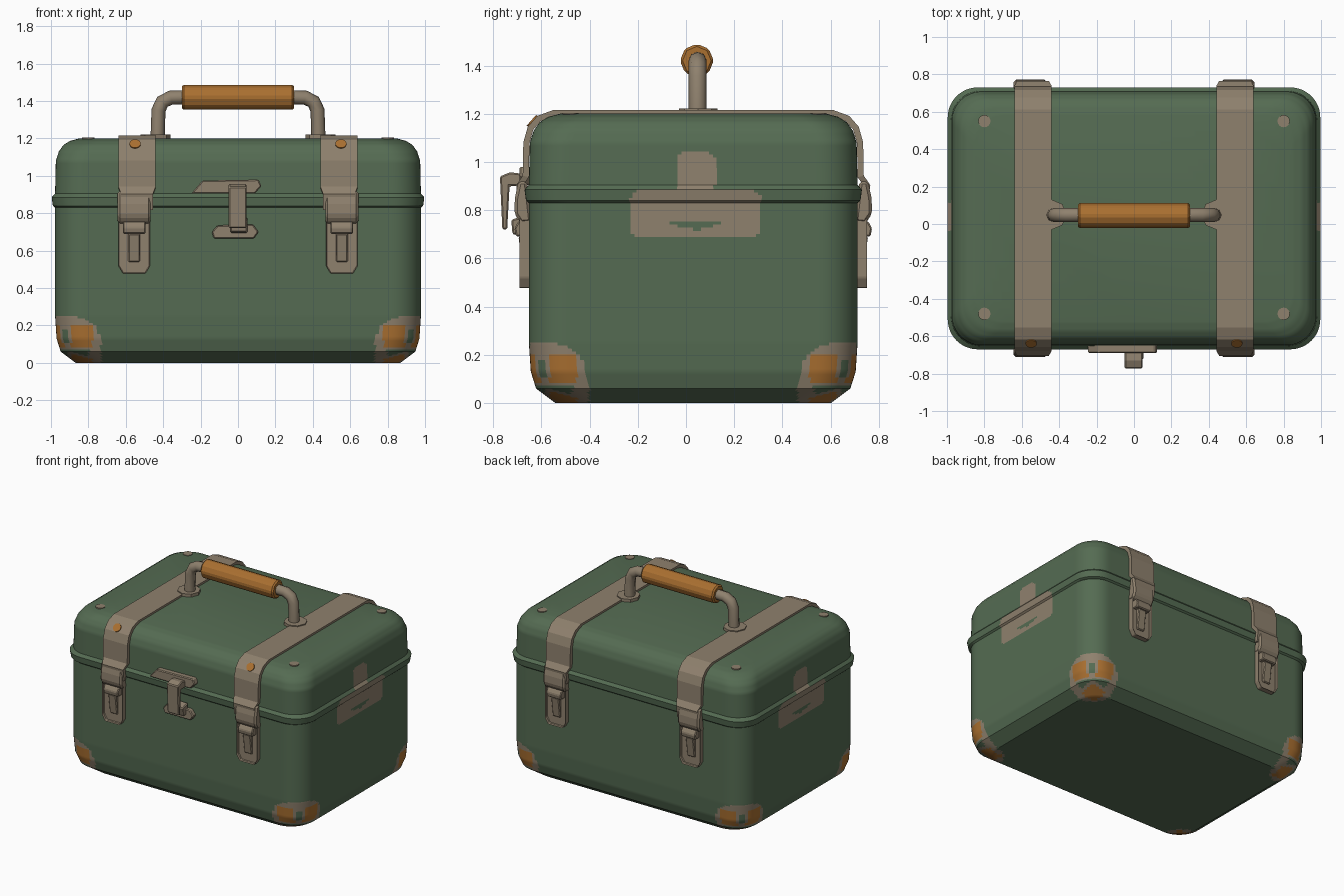
import bpy, bmesh, math
from mathutils import Vector

cube = bpy.data.objects.get("Cube")
if cube:
    bpy.data.objects.remove(cube, do_unlink=True)

CY = 0.03                       # depth centre of the case
HX, HY, RADIUS = 0.978, 0.682, 0.16


def material(name, rgb):
    m = bpy.data.materials.new(name)
    m.use_nodes = True
    m.diffuse_color = (*rgb, 1)
    m.node_tree.nodes["Principled BSDF"].inputs["Base Color"].default_value = (*rgb, 1)
    return m


GREEN = material("green paint", (0.09, 0.148, 0.085))
TAN = material("tan metal", (0.275, 0.22, 0.155))
ORANGE = material("orange brown", (0.40, 0.16, 0.03))


def finish(name, bm, mats, bevel=0):
    bmesh.ops.recalc_face_normals(bm, faces=bm.faces)
    mesh = bpy.data.meshes.new(name)
    bm.to_mesh(mesh)
    bm.free()
    ob = bpy.data.objects.new(name, mesh)
    bpy.context.collection.objects.link(ob)
    for m in mats:
        mesh.materials.append(m)
    if bevel:
        mod = ob.modifiers.new("bevel", "BEVEL")
        mod.width, mod.segments = bevel, 1
    return ob


def activate(ob):
    bpy.ops.object.select_all(action='DESELECT')
    ob.select_set(True)
    bpy.context.view_layer.objects.active = ob


def ring(inset):
    """Points of a rounded rectangle, evenly cut along its sides."""
    cx, cy = HX - inset - RADIUS, HY - inset - RADIUS
    corners = []
    for i, (sx, sy) in enumerate([(1, 1), (-1, 1), (-1, -1), (1, -1)]):
        corners.append([Vector((sx * cx + RADIUS * math.cos(a), sy * cy + RADIUS * math.sin(a)))
                        for a in [(i + k / 12) * math.pi / 2 for k in range(13)]])
    pts = []
    for i, arc in enumerate(corners):
        cuts = 84 if i % 2 == 0 else 64
        nxt = corners[(i + 1) % 4][0]
        pts += arc + [arc[-1].lerp(nxt, k / cuts) for k in range(1, cuts)]
    return pts


def shell(name, profile, rule, step=0.0125):
    """Loft rounded rectangles up an (inset, z) profile, then colour faces by rule."""
    levels = [profile[0]]
    for (i0, z0), (i1, z1) in zip(profile, profile[1:]):
        n = max(1, round(math.hypot(i1 - i0, z1 - z0) / step))
        levels += [(i0 + (i1 - i0) * k / n, z0 + (z1 - z0) * k / n) for k in range(1, n + 1)]
    bm = bmesh.new()
    rows = [[bm.verts.new((p.x, p.y + CY, z)) for p in ring(inset)] for inset, z in levels]
    n = len(rows[0])
    for a, b in zip(rows, rows[1:]):
        for k in range(n):
            f = bm.faces.new((a[k], a[(k + 1) % n], b[(k + 1) % n], b[k]))
            f.material_index = rule(f.calc_center_median())
    bm.faces.new(rows[0])
    bm.faces.new(rows[-1])
    ob = finish(name, bm, [GREEN, TAN, ORANGE])
    activate(ob)
    bpy.ops.object.shade_smooth_by_angle(angle=math.radians(35))


def in_box(y, z, hy, z0, z1, r):
    dy = max(abs(y) - hy + r, 0)
    dz = max(abs(z - (z0 + z1) / 2) - (z1 - z0) / 2 + r, 0)
    return math.hypot(dy, dz) < r


def paint(p):
    """Side emblem and worn lower corners."""
    y = p.y - 0.04
    if abs(p.x) > 0.94 and p.z > 0.6:
        q = (y / 0.11) ** 2
        if q < 1 and 0.72 + 0.03 * q < p.z < 0.75 + 0.01 * q:
            return 0
        return int(in_box(y, p.z, 0.27, 0.69, 0.88, 0.035) or in_box(y, p.z, 0.08, 0.8, 1.04, 0.035))
    _, s, t = sorted((HX - abs(p.x), HY - abs(p.y - CY), p.z))
    if (max(s, 0) / 0.27) ** 3 + (t / 0.25) ** 3 > 1:
        return 0
    if s > 0.085 and t < 0.2:
        return 2
    return 0 if s < 0.07 and t < 0.18 else 1


# Case body and lid with its overhanging rim
shell("case_base", [(0.3, 0), (0.11, 0), (0.03, 0.06), (0.008, 0.13), (0, 0.25), (0, 0.84)], paint)
shell("case_lid", [(0, 0.83), (-0.012, 0.84), (-0.018, 0.885), (0, 0.905), (0.004, 1.08),
                   (0.02, 1.13), (0.045, 1.165), (0.08, 1.187), (0.13, 1.2)], paint)


def prism(name, outline, lo, hi, axis, mat=TAN, bevel=0.006, recess=0):
    """Extrude an (x, z) outline along y, or a (y, z) outline along x."""
    bm = bmesh.new()
    place = (lambda p, d: (d, *p)) if axis == 'x' else (lambda p, d: (p[0], d, p[1]))
    a, b = ([bm.verts.new(place(p, d)) for p in outline] for d in (lo, hi))
    bm.faces.new(a)
    outer = bm.faces.new(b)
    n = len(a)
    for k in range(n):
        bm.faces.new((a[k], a[(k + 1) % n], b[(k + 1) % n], b[k]))
    if recess:
        bmesh.ops.inset_region(bm, faces=[outer], thickness=0.028)
        for v in outer.verts:
            v.co.y -= math.copysign(recess, hi - lo)
    return finish(name, bm, [mat], bevel)


def disc(name, loc, radius, depth, mat, rot=(0, 0, 0), sides=16):
    bpy.ops.mesh.primitive_cylinder_add(vertices=sides, radius=radius, depth=depth, location=loc, rotation=rot)
    ob = bpy.context.object
    ob.name = name
    ob.data.materials.append(mat)
    return ob


# Straps over the lid, with buckles and latches front and back
half = [(0.71, 0.82), (0.722, 0.9), (0.695, 0.94), (0.692, 1.08), (0.675, 1.14), (0.64, 1.18), (0.58, 1.202)]
path = [(-y, z) for y, z in half] + half[::-1]
buckle = [(0.67, 0.75), (0.715, 0.745), (0.742, 0.785), (0.74, 0.85), (0.725, 0.92), (0.69, 0.92)]
latch = [(-0.085, 0.77), (0.085, 0.77), (0.085, 0.52), (0.06, 0.477), (-0.06, 0.477), (-0.085, 0.52)]
tongue = [(0.68, 0.54), (0.705, 0.54), (0.725, 0.69), (0.68, 0.71)]
hook = [(0.68, 0.69), (0.735, 0.69), (0.742, 0.725), (0.725, 0.755), (0.68, 0.755)]

for side, sx in (("left", 1), ("right", -1)):
    bm = bmesh.new()
    rows = []
    for y, z in path:
        w = 0.085 if z < 0.91 else 0.1
        rows.append([bm.verts.new((sx * 0.54 + d, y + CY, z)) for d in (-w, w)])
    for a, b in zip(rows, rows[1:]):
        bm.faces.new((a[0], a[1], b[1], b[0]))
    strap = finish(side + "_strap", bm, [TAN])
    solid = strap.modifiers.new("thickness", "SOLIDIFY")
    solid.thickness, solid.offset = 0.026, 0

    for end, sy in (("front", -1), ("back", 1)):
        x = sx * 0.555
        tag = side + "_" + end
        flip = lambda pts: [(CY + sy * y, z) for y, z in pts]
        prism(tag + "_buckle", flip(buckle), x - 0.088, x + 0.088, 'x', bevel=0.012)
        prism(tag + "_latch", [(x + u, z) for u, z in latch], CY + sy * 0.67, CY + sy * 0.725, 'y',
              bevel=0.005, recess=0.03)
        prism(tag + "_latch_tongue", flip(tongue), x - 0.032, x + 0.032, 'x')
        prism(tag + "_latch_hook", flip(hook), x - 0.06, x + 0.06, 'x')

    disc(side + "_strap_spot", (sx * 0.55, CY - 0.668, 1.17), 0.03, 0.009, ORANGE, (0.853, 0, 0))
    for y in (0.55, -0.48):
        disc(side + "_lid_rivet", (sx * 0.8, y, 1.2), 0.033, 0.008, TAN)

    # Handle post and its foot
    disc(side + "_handle_foot", (sx * 0.44, 0.05, 1.21), 0.08, 0.024, TAN, sides=8)
    cu = bpy.data.curves.new(side + "_handle_post", 'CURVE')
    cu.dimensions = '3D'
    cu.bevel_depth, cu.bevel_resolution, cu.use_fill_caps = 0.038, 2, True
    bend = [(0.43, 1.2), (0.425, 1.35), (0.405, 1.395), (0.36, 1.418), (0.27, 1.42)]
    sp = cu.splines.new('POLY')
    sp.points.add(len(bend) - 1)
    for pt, (bx, bz) in zip(sp.points, bend):
        pt.co = (sx * bx, 0.048, bz, 1)
    post = bpy.data.objects.new(side + "_handle_post", cu)
    bpy.context.collection.objects.link(post)
    cu.materials.append(TAN)
    activate(post)
    bpy.ops.object.convert(target='MESH')

# Handle grip
grip = disc("handle_grip", (0, 0.045, 1.42), 0.07, 0.6, ORANGE, (0, math.pi / 2, 0), sides=8)
mod = grip.modifiers.new("bevel", "BEVEL")
mod.width, mod.segments = 0.01, 1

# Centre clasp: lid plate, swinging arm and catch
prism("clasp_lid_plate", [(-0.25, 0.905), (-0.19, 0.975), (0.11, 0.98), (0.125, 0.945), (0.09, 0.905)],
      -0.64, -0.69, 'y')
prism("clasp_arm", [(-0.67, 0.9), (-0.67, 0.95), (-0.73, 0.957), (-0.772, 0.94), (-0.762, 0.72),
                    (-0.742, 0.72), (-0.732, 0.9)], -0.05, 0.045, 'x')
prism("clasp_catch", [(-0.13, 0.665), (-0.14, 0.7), (-0.11, 0.735), (0.08, 0.74), (0.11, 0.7), (0.085, 0.665)],
      -0.64, -0.685, 'y')
prism("clasp_catch_hook", [(-0.66, 0.69), (-0.72, 0.7), (-0.725, 0.76), (-0.66, 0.78)], -0.04, 0.05, 'x')
